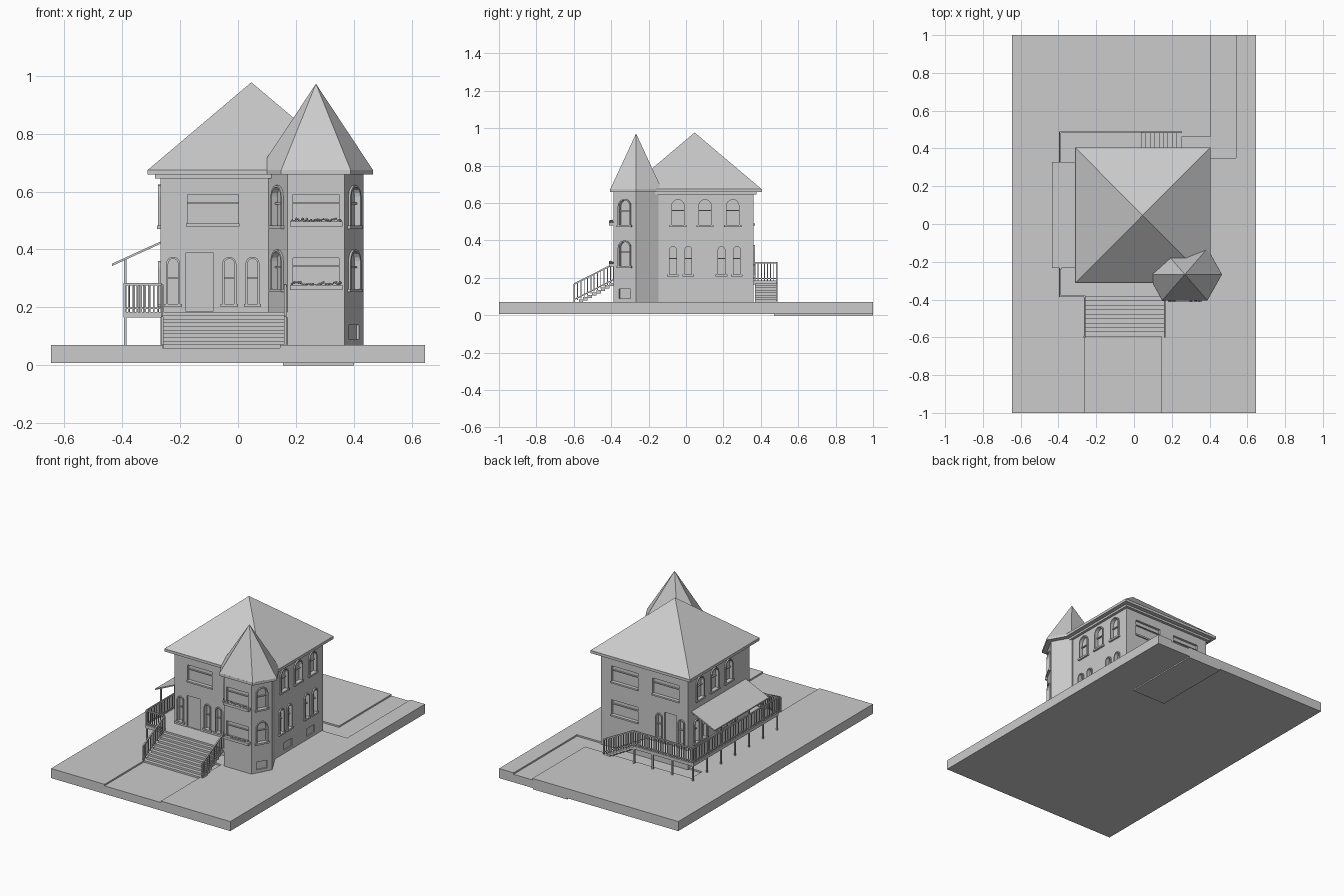
import bpy, bmesh, math, random
from mathutils import Vector, Matrix

random.seed(4)
old = bpy.data.objects.get("Cube")
if old:
    bpy.data.objects.remove(old)

grey = bpy.data.materials.new("plain_grey")
grey.use_nodes = True
grey.diffuse_color = (0.6, 0.6, 0.6, 1)
grey.node_tree.nodes["Principled BSDF"].inputs["Base Color"].default_value = (0.6, 0.6, 0.6, 1)


def finish(name, bm):
    bmesh.ops.recalc_face_normals(bm, faces=bm.faces[:])
    mesh = bpy.data.meshes.new(name)
    bm.to_mesh(mesh)
    bm.free()
    mesh.materials.append(grey)
    obj = bpy.data.objects.new(name, mesh)
    bpy.context.collection.objects.link(obj)
    return obj


def box(bm, x0, x1, y0, y1, z0, z1):
    size = Matrix.Diagonal((x1 - x0, y1 - y0, z1 - z0, 1))
    middle = Matrix.Translation(((x0 + x1) / 2, (y0 + y1) / 2, (z0 + z1) / 2))
    bmesh.ops.create_cube(bm, size=1, matrix=middle @ size)


def bar(bm, p, q, w):
    # square bar from p to q
    p, q = Vector(p), Vector(q)
    d = q - p
    turn = d.to_track_quat('Z', 'Y').to_matrix().to_4x4()
    bmesh.ops.create_cube(bm, size=1, matrix=Matrix.Translation((p + q) / 2) @ turn
                          @ Matrix.Diagonal((w, w, d.length, 1)))


def prism(bm, pts, d0, d1, mat=Matrix()):
    # closed outline in local x/z, extruded along local y
    a = [bm.verts.new(mat @ Vector((u, d0, v))) for u, v in pts]
    b = [bm.verts.new(mat @ Vector((u, d1, v))) for u, v in pts]
    bm.faces.new(a)
    bm.faces.new(b[::-1])
    for i in range(len(a)):
        j = (i + 1) % len(a)
        bm.faces.new((a[i], b[i], b[j], a[j]))


def cone(bm, ring, z, apex):
    low = [bm.verts.new((x, y, z)) for x, y in ring]
    top = bm.verts.new(apex)
    bm.faces.new(low)
    for i in range(len(low)):
        bm.faces.new((low[i], low[(i + 1) % len(low)], top))


def column(bm, ring, z0, z1):
    face = bm.faces.new([bm.verts.new((x, y, z0)) for x, y in ring])
    ext = bmesh.ops.extrude_face_region(bm, geom=[face])["geom"]
    bmesh.ops.translate(bm, vec=(0, 0, z1 - z0),
                        verts=[g for g in ext if isinstance(g, bmesh.types.BMVert)])
    bm.faces.new([v for v in face.verts]) if not face.is_valid else None


def carve(obj, cut_bm):
    cutter = finish("cutter", cut_bm)
    cutter.hide_render = True
    mod = obj.modifiers.new("openings", 'BOOLEAN')
    mod.operation, mod.solver, mod.object = 'DIFFERENCE', 'EXACT', cutter
    graph = bpy.context.evaluated_depsgraph_get()
    mesh = bpy.data.meshes.new_from_object(obj.evaluated_get(graph))
    obj.modifiers.clear()
    obj.data = mesh
    bpy.data.objects.remove(cutter)


def wall_frame(x, y, angle):
    # local x runs along the wall, local -y points outward
    return Matrix.Translation((x, y, 0)) @ Matrix.Rotation(math.radians(angle), 4, 'Z')


def arch(w, z0, z1):
    r = w / 2
    curve = [(r * math.cos(math.pi * i / 8), z1 - r + r * math.sin(math.pi * i / 8)) for i in range(9)]
    return [(-r, z0), (r, z0)] + curve


def local_box(bm, mat, u0, u1, d0, d1, z0, z1):
    prism(bm, [(u0, z0), (u1, z0), (u1, z1), (u0, z1)], d0, d1, mat)


def arched_window(cuts, trim, mat, w, z0, z1):
    # carved opening, raised arch surround, sill and glazing bars
    t = 0.007
    prism(cuts, arch(w - 2 * t, z0 + t, z1 - t), -0.05, 0.015, mat)
    outer, inner = arch(w, z0, z1)[1:] + [(-w / 2, z0)], arch(w - 2 * t, z0, z1 - t)[1:] + [(t - w / 2, z0)]
    for i in range(len(outer) - 1):
        quad = [outer[i], outer[i + 1], inner[i + 1], inner[i]]
        if (Vector(quad[0]) - Vector(quad[1])).length > 1e-5:
            prism(trim, quad, -0.008, 0.002, mat)
    local_box(trim, mat, -w / 2 - 0.006, w / 2 + 0.006, -0.012, 0.002, z0 - 0.004, z0 + t)
    zm = z0 + (z1 - z0) * 0.55
    local_box(trim, mat, -w / 2 + t, w / 2 - t, 0.006, 0.016, zm, zm + 0.006)


def plain_window(cuts, trim, mat, w, z0, z1):
    local_box(cuts, mat, -w / 2, w / 2, -0.05, 0.015, z0, z1)
    local_box(trim, mat, -w / 2 - 0.004, w / 2 + 0.004, -0.008, 0.002, z0 - 0.01, z0)
    zm = z0 + (z1 - z0) * 0.68
    local_box(trim, mat, -w / 2, w / 2, 0.006, 0.016, zm, zm + 0.005)


def opening(cuts, mat, w, z0, z1):
    local_box(cuts, mat, -w / 2, w / 2, -0.05, 0.008, z0, z1)


# ground slab with sunken paths and a slight bump underneath
bm = bmesh.new()
box(bm, -0.645, 0.645, -1, 1, 0.008, 0.07)
ground = finish("ground_slab", bm)
cuts = bmesh.new()
box(cuts, -0.26, 0.145, -1.1, -0.38, 0.06, 0.1)
column(cuts, [(-0.36, 0.35), (0.54, 0.35), (0.54, 1.1), (0.405, 1.1), (0.405, 0.46), (-0.36, 0.46)], 0.06, 0.1)
cuts.faces.ensure_lookup_table()
carve(ground, cuts)
bm = bmesh.new()
box(bm, 0.155, 0.40, 0.47, 1, 0, 0.01)
finish("slab_underside", bm)

# main house body and its openings
LO, HI, MID = -0.268, 0.36, 0.046
bm = bmesh.new()
box(bm, LO, HI, LO, HI, 0.055, 0.665)
house = finish("house_walls", bm)
cuts, trim = bmesh.new(), bmesh.new()
front = lambda x: wall_frame(x, LO, 0)
right = lambda y: wall_frame(HI, y, 90)
back = lambda x: wall_frame(x, HI, 180)
left = lambda y: wall_frame(LO, y, -90)
plain_window(cuts, trim, front(-0.087), 0.176, 0.49, 0.59)
opening(cuts, front(-0.133), 0.092, 0.186, 0.39)
for x in (-0.224, -0.03, 0.05):
    arched_window(cuts, trim, front(x), 0.048, 0.205, 0.375)
for y in (-0.043, 0.102, 0.25):
    arched_window(cuts, trim, right(y), 0.08, 0.475, 0.625)
    arched_window(cuts, trim, left(y - 0.01), 0.08, 0.475, 0.625)
for y in (-0.07, 0.012, 0.19, 0.272):
    arched_window(cuts, trim, right(y), 0.05, 0.21, 0.375)
for y in (0, 0.23):
    opening(cuts, right(y), 0.085, 0.09, 0.14)
for x in (0.19, -0.107):
    plain_window(cuts, trim, back(x), 0.19, 0.49, 0.59)
plain_window(cuts, trim, back(0.19), 0.19, 0.275, 0.37)
opening(cuts, back(-0.14), 0.085, 0.186, 0.39)
for x in (-0.06, -0.22):
    arched_window(cuts, trim, back(x), 0.048, 0.205, 0.375)
opening(cuts, left(0.1), 0.09, 0.186, 0.37)
for y in (-0.1, 0, 0.2, 0.28):
    arched_window(cuts, trim, left(y), 0.05, 0.205, 0.36)
carve(house, cuts)
finish("house_window_trim", trim)

# pyramid roof with stepped eaves
bm = bmesh.new()
column(bm, [(-0.312, -0.312), (0.405, -0.312), (0.405, 0.405), (-0.312, 0.405)], 0.658, 0.675)
cone(bm, [(-0.312, -0.312), (0.405, -0.312), (0.405, 0.405), (-0.312, 0.405)], 0.674, (MID, MID, 0.977))
box(bm, LO - 0.018, HI + 0.018, LO - 0.018, HI + 0.018, 0.645, 0.66)
finish("main_roof", bm)


def six_sided(half, side, depth):
    cx, cy = 0.269, -0.267
    return [(cx + a, cy + b) for a, b in
            ((half, -depth), (side, 0), (half, depth), (-half, depth), (-side, 0), (-half, -depth))]


# corner tower
bm = bmesh.new()
ring = six_sided(0.0985, 0.164, 0.12)
column(bm, ring, 0.055, 0.665)
tower = finish("tower_walls", bm)
cuts, trim = bmesh.new(), bmesh.new()
slant = math.degrees(math.atan2(0.12, 0.0655))
tower_front = wall_frame(0.269, -0.387, 0)
right_face = wall_frame(0.4, -0.327, slant)
left_face = wall_frame(0.138, -0.327, -slant)
boxes, flowers = bmesh.new(), bmesh.new()
for low, z0, z1 in ((0.495, 0.475, 0.622), (0.275, 0.257, 0.4)):
    plain_window(cuts, trim, tower_front, 0.158, low, low + 0.095)
    for face in (right_face, left_face):
        arched_window(cuts, trim, face, 0.078, z0, z1)
    # flower boxes with blossoms
    box(boxes, 0.18, 0.36, -0.412, -0.385, low - 0.015, low + 0.002)
    for i in range(24):
        spot = (0.187 + i * 0.0072, random.uniform(-0.408, -0.393), low + random.uniform(0.002, 0.012))
        bmesh.ops.create_icosphere(flowers, subdivisions=1, radius=random.uniform(0.004, 0.006),
                                   matrix=Matrix.Translation(spot))
opening(cuts, right_face, 0.07, 0.09, 0.14)
carve(tower, cuts)
finish("tower_window_trim", trim)
finish("flower_boxes", boxes)
finish("flowers", flowers)

# tower roof, trimmed flat on its inner side
bm = bmesh.new()
eave = six_sided(0.12, 0.197, 0.138)
column(bm, eave, 0.658, 0.675)
cone(bm, eave, 0.674, (0.269, -0.267, 0.972))
cut = bmesh.ops.bisect_plane(bm, geom=bm.verts[:] + bm.edges[:] + bm.faces[:], plane_co=(0.1, 0, 0),
                             plane_no=(-1, 0, 0), clear_outer=True)
bmesh.ops.holes_fill(bm, edges=[e for e in bm.edges if e.is_boundary])
finish("tower_roof", bm)

# raised deck wrapping the front, left and back
bm = bmesh.new()
box(bm, -0.396, 0.172, -0.387, LO, 0.165, 0.185)
box(bm, -0.396, LO, LO, HI, 0.165, 0.185)
box(bm, -0.396, 0.04, HI, 0.49, 0.165, 0.185)
finish("deck_floor", bm)


def steps(name, count, start, run, z_top, z_low, place):
    bm = bmesh.new()
    rise = (z_top - z_low) / count
    for i in range(count):
        z = z_top - rise * (i + 0.5)
        box(bm, *place(start + run * i, start + run * (i + 1)), z - 0.018, z)
    finish(name, bm)


# front and back stairs
steps("front_steps", 9, -0.385, -0.0235, 0.18, 0.065, lambda a, b: (-0.258, 0.165, b, a))
steps("back_steps", 9, 0.04, 0.0235, 0.18, 0.065, lambda a, b: (a, b, 0.37, 0.488))


def railing(bm, p, q, n, h=0.095):
    p, q = Vector(p), Vector(q)
    up, low = Vector((0, 0, h)), Vector((0, 0, 0.012))
    bar(bm, p + up, q + up, 0.008)
    bar(bm, p + low, q + low, 0.006)
    for i in range(n + 1):
        at = p.lerp(q, i / n)
        w = 0.009 if i in (0, n) else 0.005
        bar(bm, at, at + up, w)


bm = bmesh.new()
railing(bm, (-0.391, -0.382, 0.185), (-0.262, -0.382, 0.185), 9)
railing(bm, (-0.391, -0.382, 0.185), (-0.391, 0.486, 0.185), 52)
railing(bm, (-0.391, 0.486, 0.185), (0.04, 0.486, 0.185), 26)
railing(bm, (0.04, 0.486, 0.185), (0.25, 0.486, 0.075), 12)
for x in (-0.262, 0.163):
    railing(bm, (x, -0.385, 0.18), (x, -0.597, 0.072), 12)
finish("railings", bm)

# posts under the deck and up to the porch roof
bm = bmesh.new()
for i in range(7):
    y = -0.38 + i * 0.144
    bar(bm, (-0.389, y, 0.06), (-0.389, y, 0.366 if 0 < i < 5 else 0.17), 0.01)
for x in (-0.24, -0.1, 0.035):
    bar(bm, (x, 0.483, 0.055), (x, 0.483, 0.17), 0.01)
finish("porch_posts", bm)

# sloping porch roof
bm = bmesh.new()
prism(bm, [(-0.435, 0.343), (-0.262, 0.422), (-0.262, 0.43), (-0.435, 0.351)], -0.232, 0.327)
finish("porch_roof", bm)
